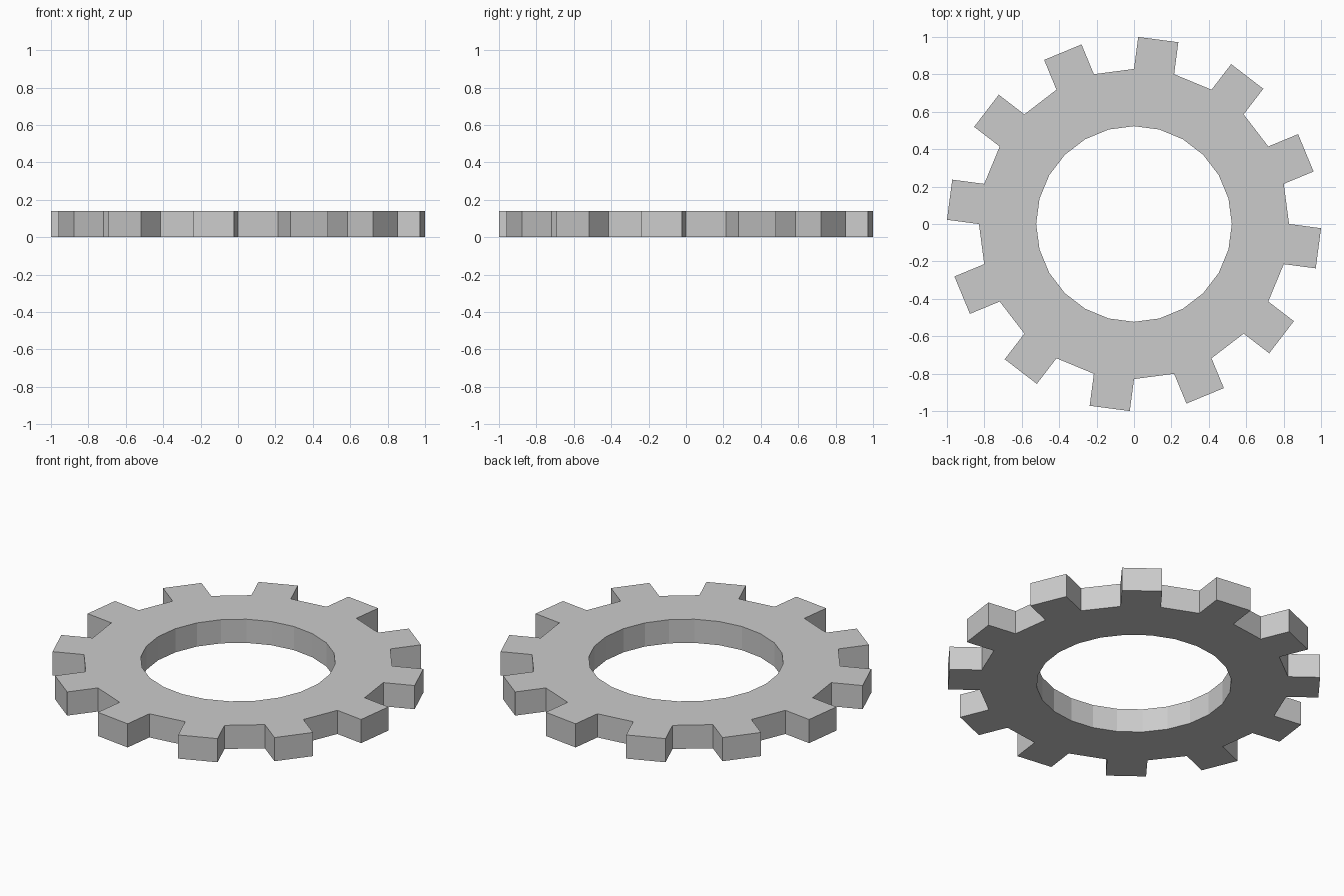
import bpy, bmesh, math
from mathutils import Vector

if "Cube" in bpy.data.objects:
    bpy.data.objects.remove(bpy.data.objects["Cube"])

SIDES = 24
HOLE_R, ROOT_R, HEIGHT = 0.523, 0.829, 0.14
TOOTH = (1 - ROOT_R) / math.cos(math.pi / SIDES)


def point(radius, i):
    a = 2 * math.pi * i / SIDES
    return Vector((radius * math.cos(a), radius * math.sin(a), 0))


bm = bmesh.new()

# Flat ring
inner = [bm.verts.new(point(HOLE_R, i)) for i in range(SIDES)]
outer = [bm.verts.new(point(ROOT_R, i)) for i in range(SIDES)]
for i in range(SIDES):
    j = (i + 1) % SIDES
    bm.faces.new((inner[i], outer[i], outer[j], inner[j]))

# Square teeth on every other side, pushed straight out
for i in range(1, SIDES, 2):
    j = (i + 1) % SIDES
    push = point(TOOTH, i + 0.5)
    tip_a = bm.verts.new(outer[i].co + push)
    tip_b = bm.verts.new(outer[j].co + push)
    bm.faces.new((outer[i], tip_a, tip_b, outer[j]))

# Thickness
base = bm.faces[:]
result = bmesh.ops.extrude_face_region(bm, geom=base, use_keep_orig=True)
top = [g for g in result["geom"] if isinstance(g, bmesh.types.BMVert)]
bmesh.ops.translate(bm, verts=top, vec=(0, 0, HEIGHT))
bmesh.ops.recalc_face_normals(bm, faces=bm.faces[:])

mesh = bpy.data.meshes.new("gear_ring")
bm.to_mesh(mesh)
bm.free()
gear = bpy.data.objects.new("gear_ring", mesh)
bpy.context.collection.objects.link(gear)
